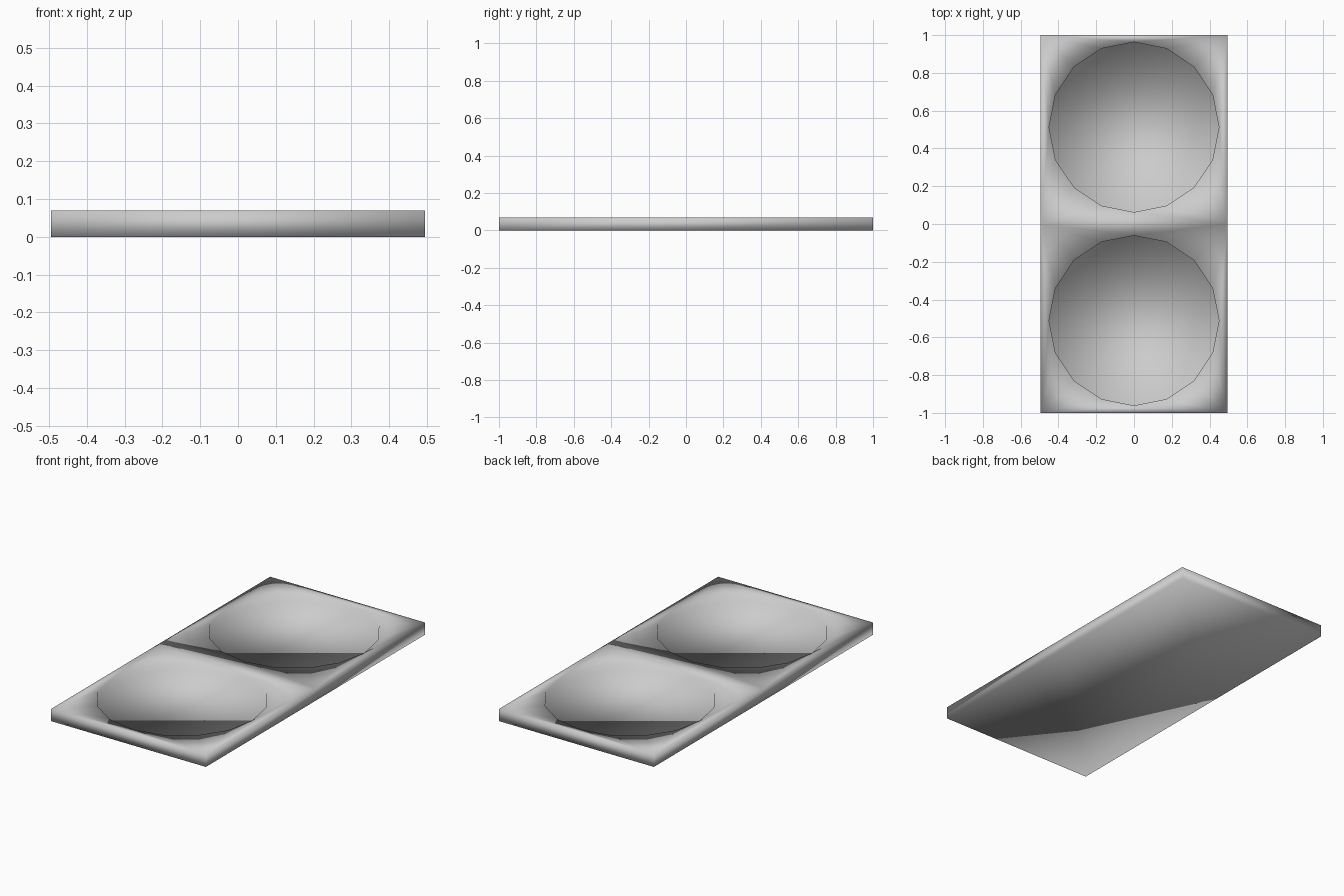
import bpy, bmesh
from math import sin, cos, pi

if "Cube" in bpy.data.objects:
    bpy.data.objects.remove(bpy.data.objects["Cube"])

HALF_W, TOP, FLOOR = 0.495, 0.07, 0.035
RADIUS, SIDES = 0.45, 16

bm = bmesh.new()


def loop_edges(verts):
    """Closed ring of edges through the vertices."""
    return [bm.edges.new((a, b)) for a, b in zip(verts, verts[1:] + verts[:1])]


def bridge(lower, upper):
    """Quad walls between two rings."""
    n = len(lower)
    return [bm.faces.new((lower[i], lower[(i + 1) % n], upper[(i + 1) % n], upper[i]))
            for i in range(n)]


def ring(cy, z):
    return [bm.verts.new((RADIUS * cos(2 * pi * i / SIDES),
                          cy + RADIUS * sin(2 * pi * i / SIDES), z)) for i in range(SIDES)]


def tile(y0, y1, cy, shared_side):
    """Square tile with a round recess; the side facing its twin is left open."""
    corners = [(-HALF_W, y0), (HALF_W, y0), (HALF_W, y1), (-HALF_W, y1)]
    top = [bm.verts.new((x, y, TOP)) for x, y in corners]
    base = [bm.verts.new((x, y, 0)) for x, y in corners]
    rim, floor = ring(cy, TOP), ring(cy, FLOOR)
    # top surface around the recess
    bmesh.ops.triangle_fill(bm, use_beauty=True, use_dissolve=False,
                            edges=loop_edges(top) + loop_edges(rim), normal=(0, 0, 1))
    # recess wall and floor
    bridge(floor, rim)
    bm.faces.new(floor)
    # outer sides and underside
    sides = bridge(base, top)
    bm.faces.new(base)
    bm.faces.remove(sides[shared_side])


tile(0, 1, 0.513, 0)
tile(-1, 0, -0.511, 2)

# join the two tiles along the middle
bmesh.ops.remove_doubles(bm, verts=bm.verts[:], dist=1e-5)
bmesh.ops.recalc_face_normals(bm, faces=bm.faces[:])
for f in bm.faces:
    f.smooth = True

mesh = bpy.data.meshes.new("double_dish_plate")
bm.to_mesh(mesh)
bm.free()
bpy.context.collection.objects.link(bpy.data.objects.new("double_dish_plate", mesh))
